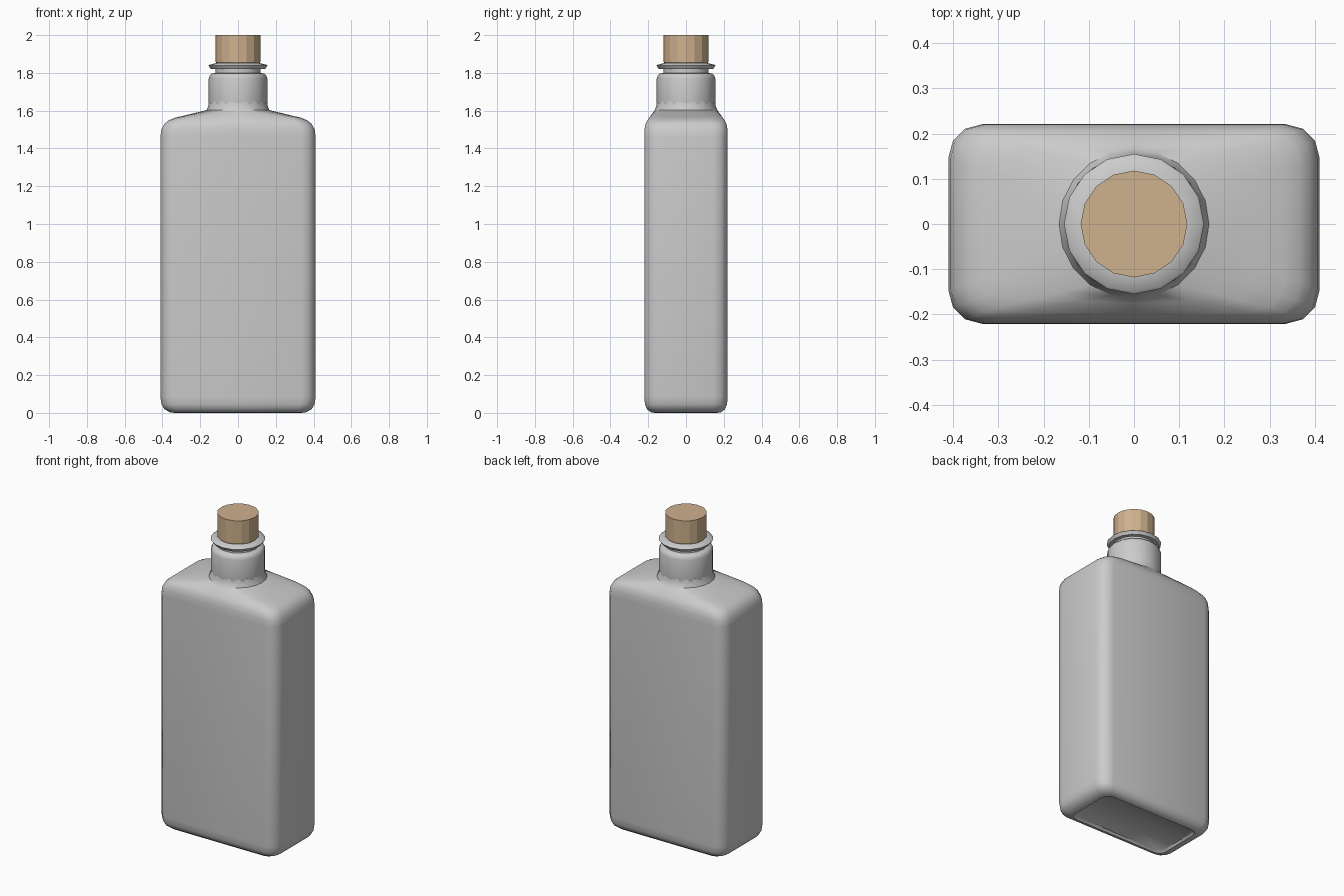
import bpy, bmesh
from math import sin, cos, pi, radians

if "Cube" in bpy.data.objects:
    bpy.data.objects.remove(bpy.data.objects["Cube"])


def loft(name, rings, smooth=None, color=None):
    """Skin a stack of equal-length point rings and cap both ends."""
    bm = bmesh.new()
    vs = [[bm.verts.new(p) for p in ring] for ring in rings]
    n = len(vs[0])
    for a, b in zip(vs, vs[1:]):
        for i in range(n):
            j = (i + 1) % n
            bm.faces.new((a[i], a[j], b[j], b[i]))
    bm.faces.new(vs[0][::-1])
    bm.faces.new(vs[-1])
    me = bpy.data.meshes.new(name)
    bm.to_mesh(me)
    bm.free()
    ob = bpy.data.objects.new(name, me)
    bpy.context.collection.objects.link(ob)
    if smooth:
        bpy.ops.object.select_all(action='DESELECT')
        ob.select_set(True)
        bpy.context.view_layer.objects.active = ob
        bpy.ops.object.shade_smooth_by_angle(angle=radians(smooth))
    if color:
        mat = bpy.data.materials.new(name)
        mat.diffuse_color = color
        mat.use_nodes = True
        mat.node_tree.nodes["Principled BSDF"].inputs["Base Color"].default_value = mat.diffuse_color
        me.materials.append(mat)
    return ob


def circle(r, z, n=16):
    return [(r * cos(2 * pi * i / n), r * sin(2 * pi * i / n), z) for i in range(n)]


def rounded_rect(hx, hy, r, z):
    """20 points: a side midpoint followed by a 4-point corner, four times."""
    pts = []
    mids = [(hx, 0), (0, hy), (-hx, 0), (0, -hy)]
    signs = [(1, 1), (-1, 1), (-1, -1), (1, -1)]
    for q in range(4):
        pts.append((*mids[q], z))
        sx, sy = signs[q]
        for k in range(4):
            a = q * pi / 2 + k * pi / 6
            pts.append((sx * (hx - r) + r * cos(a), sy * (hy - r) + r * sin(a), z))
    return pts


def blend(a, b, t):
    return [tuple(u + (v - u) * t for u, v in zip(p, q)) for p, q in zip(a, b)]


# Body: recessed base, straight walls, rounded shoulder
body = [rounded_rect(*s) for s in (
    (.325, .155, .04, .012), (.335, .165, .045, 0), (.36, .185, .055, .003),
    (.39, .207, .065, .02), (.405, .217, .072, .045), (.411, .221, .075, .085),
    (.411, .221, .075, 1.46), (.406, .220, .075, 1.50),
    (.390, .214, .075, 1.53), (.368, .205, .075, 1.548), (.335, .195, .075, 1.562))]

# Shoulder flows from the rounded rectangle into the round neck
shoulder, collar = body[-1], circle(.166, 1.603, 20)
body += [blend(shoulder, collar, t) for t in (.33, .67, 1)]
body += [circle(.157, 1.625, 20), circle(.153, 1.65, 20)]
loft("bottle_body", body, smooth=50)

# Neck with rounded top lip
loft("neck", [circle(r, z) for r, z in (
    (.150, 1.60), (.155, 1.64), (.155, 1.77), (.150, 1.785), (.140, 1.796),
    (.120, 1.80), (.120, 1.83))], smooth=40)

# Flared ring under the stopper
loft("neck_ring", [circle(r, z) for r, z in (
    (.115, 1.82), (.143, 1.82), (.155, 1.838), (.150, 1.843), (.115, 1.852))], smooth=40)

# Faceted stopper
loft("stopper", [circle(r, z) for r, z in (
    (.110, 1.845), (.118, 1.857), (.118, 2.0))], color=(.62, .44, .27, 1))
